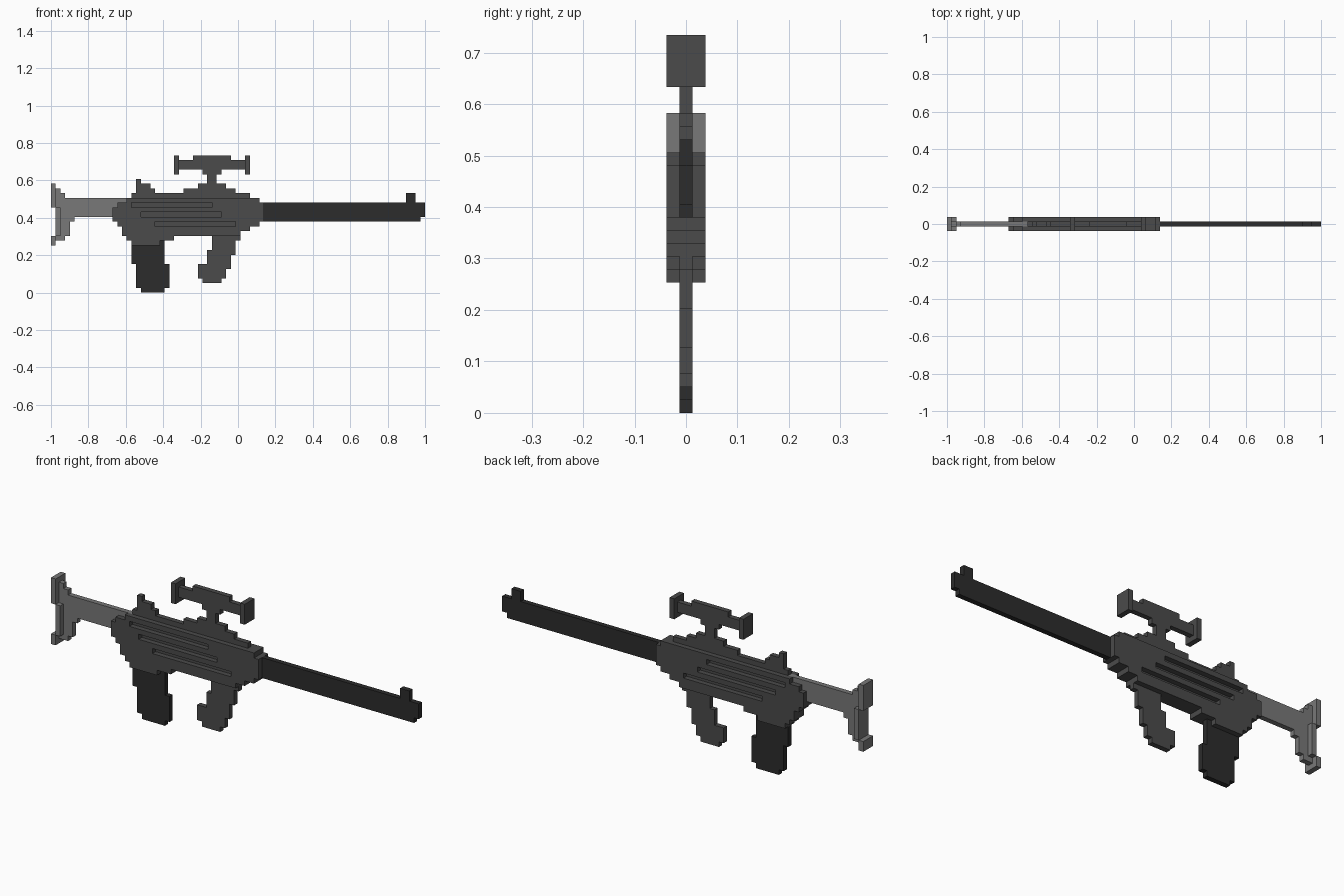
import bpy, bmesh, math
from mathutils import Vector

if "Cube" in bpy.data.objects:
    bpy.data.objects.remove(bpy.data.objects["Cube"])

U = 2 / 79            # one block; the model is 79 blocks long and 3 thick


def material(name, v):
    m = bpy.data.materials.new(name)
    m.diffuse_color = (v, v, v, 1)
    m.use_nodes = True
    m.node_tree.nodes["Principled BSDF"].inputs["Base Color"].default_value = m.diffuse_color
    return m


MID = material("mid grey", 0.069)
LIGHT = material("light grey", 0.188)
DARK = material("dark grey", 0.025)


def cells(boxes):
    """Blocks covered by boxes (x0, x1, z0, z1, half thickness 0 or 1)."""
    return {(x, y, z) for x0, x1, z0, z1, h in boxes
            for x in range(x0, x1) for z in range(z0, z1)
            for y in range(-h, h + 1)}


def part(name, mat, blocks):
    """Skin a set of blocks with their exposed faces, then merge flat areas."""
    bm = bmesh.new()
    verts = {}
    for c in blocks:
        for axis in range(3):
            for s in (0, 1):
                n = list(c)
                n[axis] += 2 * s - 1
                if tuple(n) in blocks:
                    continue
                a, b = (axis + 1) % 3, (axis + 2) % 3
                quad = []
                for da, db in ((0, 0), (1, 0), (1, 1), (0, 1)):
                    p = list(c)
                    p[axis] += s
                    p[a] += da
                    p[b] += db
                    p = tuple(p)
                    if p not in verts:
                        verts[p] = bm.verts.new(
                            Vector((p[0] - 39.5, p[1] - 0.5, p[2])) * U)
                    quad.append(verts[p])
                bm.faces.new(quad if s else quad[::-1])
    bmesh.ops.dissolve_limit(bm, angle_limit=math.radians(1),
                             verts=bm.verts[:], edges=bm.edges[:])
    me = bpy.data.meshes.new(name)
    bm.to_mesh(me)
    bm.free()
    me.materials.append(mat)
    ob = bpy.data.objects.new(name, me)
    bpy.context.collection.objects.link(ob)


# Shoulder stock: thick butt plate, thin stepped web and bar
stock = cells([
    (0, 1, 18, 23, 1), (1, 2, 12, 18, 1), (0, 1, 10, 12, 1),
    (1, 2, 18, 22, 0), (2, 3, 16, 21, 0), (2, 17, 16, 20, 0),
    (2, 5, 15, 16, 0), (2, 4, 12, 15, 0), (1, 3, 11, 12, 0)])

# Receiver: thick stepped body with thin ridges on top
receiver = cells([
    (16, 44, 19, 20, 1), (14, 45, 18, 19, 1), (13, 45, 15, 18, 1),
    (14, 44, 14, 15, 1), (15, 42, 13, 14, 1), (15, 40, 12, 13, 1),
    (16, 26, 11, 12, 1), (17, 23, 10, 11, 1),
    (17, 42, 20, 21, 0), (18, 22, 21, 22, 0), (18, 21, 22, 23, 0),
    (18, 19, 23, 24, 0), (28, 39, 21, 22, 0), (31, 37, 22, 23, 0)])
# Three side grooves
grooves = cells([(17, 34, 18, 19, 1), (19, 36, 16, 17, 1), (22, 39, 14, 15, 1)])
receiver -= {c for c in grooves if c[1]}

# Magazine
magazine = cells([(17, 24, 6, 11, 0), (18, 25, 1, 6, 0), (19, 24, 0, 1, 0)])

# Curved grip
grip = cells([
    (34, 40, 11, 12, 0), (34, 39, 9, 11, 0), (33, 39, 8, 9, 0),
    (33, 38, 6, 8, 0), (31, 38, 5, 6, 0), (31, 37, 3, 5, 0),
    (32, 36, 2, 3, 0)])

# Scope: stalk, tube and two thick end caps
scope = cells([
    (33, 35, 23, 25, 0), (32, 36, 25, 26, 0), (27, 41, 26, 28, 0),
    (30, 38, 28, 29, 0), (26, 27, 25, 29, 1), (41, 42, 25, 29, 1)])

# Barrel with front sight
barrel = cells([(45, 78, 15, 19, 0), (78, 79, 16, 19, 0), (75, 77, 19, 21, 0)])

part("stock", LIGHT, stock - receiver.intersection(cells([(17, 45, 0, 30, 0)])))
part("receiver", MID, receiver - stock)
part("magazine", DARK, magazine - receiver)
part("grip", MID, grip)
part("scope", MID, scope)
part("barrel", DARK, barrel)
